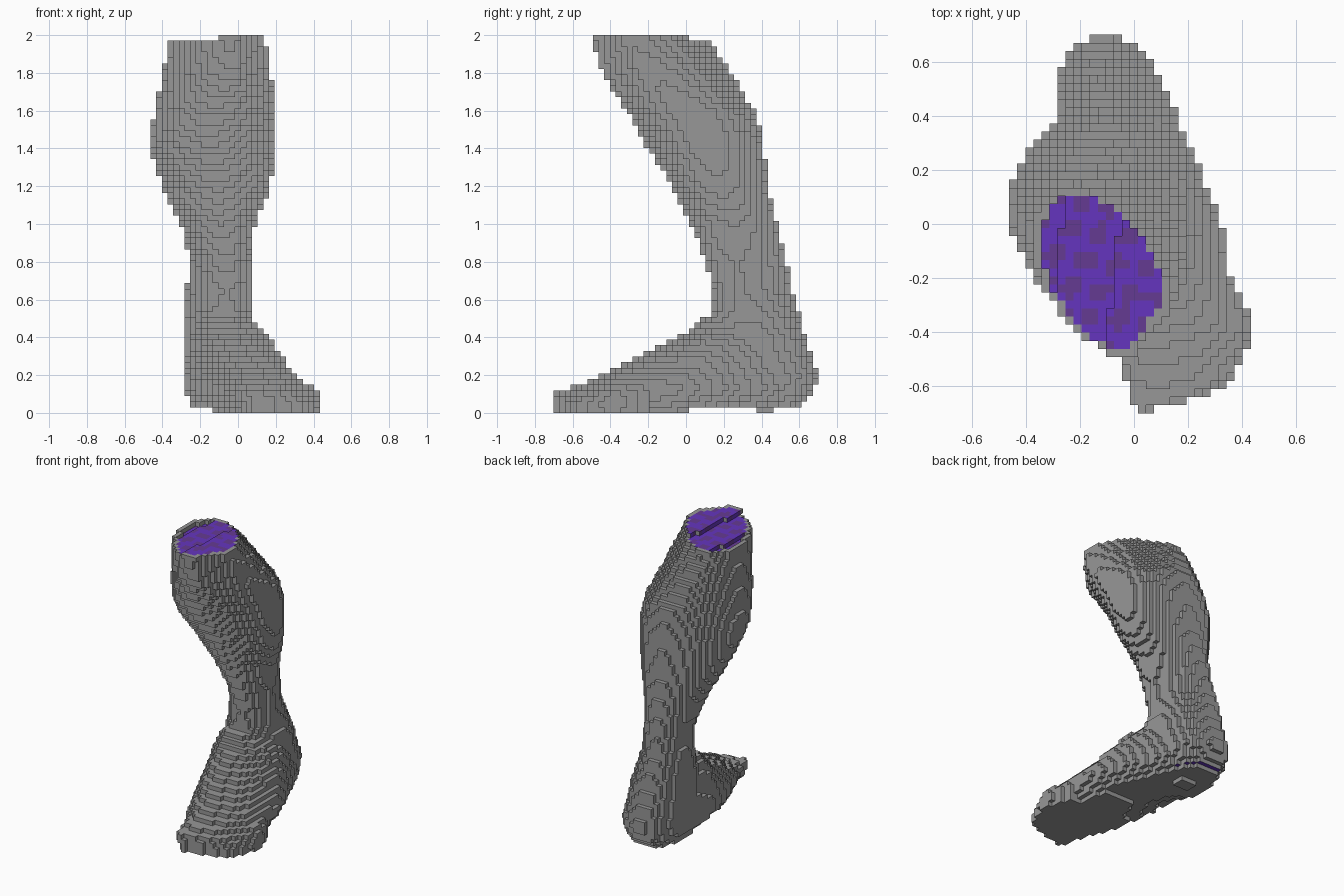
import bpy, bmesh
from math import sin, sqrt
from mathutils import Vector

cube = bpy.data.objects.get("Cube")
if cube:
    bpy.data.objects.remove(cube)

NX, NY, NZ = 31, 47, 67
S = 2 / NZ


def material(name, rgb):
    m = bpy.data.materials.new(name)
    m.use_nodes = True
    m.diffuse_color = (*rgb, 1)
    m.node_tree.nodes["Principled BSDF"].inputs["Base Color"].default_value = (*rgb, 1)
    return m


MATS = [material("grey", (0.31, 0.31, 0.31)),
        material("purple", (0.13, 0.036, 0.52)),
        material("dark_purple", (0.13, 0.043, 0.29))]

# Leg outline by height: z, x min, x max, y min, y max, tilt
LEG = [(0.0, -0.2, 0.03, 0.15, 0.57, 0), (0.05, -0.25, 0.08, 0.1, 0.63, 0),
       (0.12, -0.28, 0.12, 0.08, 0.68, -0.05), (0.2, -0.285, 0.13, 0.08, 0.697, -0.1),
       (0.3, -0.285, 0.12, 0.08, 0.67, -0.15), (0.42, -0.285, 0.11, 0.08, 0.63, -0.15),
       (0.55, -0.285, 0.07, 0.14, 0.59, -0.2), (0.65, -0.275, 0.06, 0.15, 0.56, -0.3),
       (0.8, -0.255, 0.06, 0.1, 0.53, -0.25), (1.0, -0.305, 0.09, 0.03, 0.48, -0.05),
       (1.2, -0.4, 0.17, -0.07, 0.43, 0), (1.4, -0.46, 0.2, -0.2, 0.41, 0.08),
       (1.5, -0.46, 0.2, -0.255, 0.39, 0.08), (1.6, -0.435, 0.2, -0.315, 0.36, 0.03),
       (1.8, -0.395, 0.17, -0.44, 0.24, -0.25), (1.95, -0.375, 0.145, -0.49, 0.13, -0.4),
       (2.0, -0.365, 0.14, -0.497, 0.09, -0.42)]

# Foot outline from toe to heel: y, x min, x max, height
FOOT = [(-0.7, 0.0, 0.06, 0.1), (-0.65, -0.055, 0.26, 0.125), (-0.6, -0.06, 0.38, 0.135),
        (-0.5, -0.08, 0.425, 0.17), (-0.39, -0.13, 0.475, 0.225), (-0.2, -0.2, 0.39, 0.32),
        (0.0, -0.26, 0.345, 0.42), (0.1, -0.28, 0.3, 0.51), (0.3, -0.285, 0.21, 0.55),
        (0.5, -0.25, 0.13, 0.4)]


def sample(rows, t):
    """Interpolate the rows at key t."""
    for a, b in zip(rows, rows[1:]):
        if a[0] <= t <= b[0]:
            f = (t - a[0]) / (b[0] - a[0])
            return [p + (q - p) * f for p, q in zip(a[1:], b[1:])]
    return None


def tilted_ellipse(u, v, tilt):
    return (u * u + v * v - 2 * tilt * u * v) / (1 - tilt * tilt)


def in_leg(x, y, z):
    x0, x1, y0, y1, tilt = sample(LEG, z)
    u = (2 * x - x0 - x1) / (x1 - x0)
    v = (2 * y - y0 - y1) / (y1 - y0)
    # the heel is squarer at its inner back corner
    if z < 0.6 and u < 0 < v:
        return abs(u) ** 3.5 + v ** 2.7 <= 1
    # the knee end is flattened at its outer front corner
    if z > 1.65 and u - v > 1.4:
        return False
    return tilted_ellipse(u, v, tilt) <= 1.01


def in_foot(x, y, z):
    row = sample(FOOT, y)
    if not row:
        return False
    x0, x1, top = row
    # rounded sole edge, softer behind the ball
    low = max(0, 1 - z / (4 * S))
    x0 += 0.08 * low
    x1 -= (0.035 if y < -0.2 else 0.1) * low
    if z > top or x <= x0 or x >= x1:
        return False
    ridge = x0 + 0.36 * (x1 - x0)
    u = (x - ridge) / ((x1 if x > ridge else x0) - ridge)
    return z <= top * sqrt(1 - u ** (2 if x > ridge else 4))


def in_arch(x, y, z):
    """Hollow under the inner side of the foot."""
    rise = max(0, 1 - ((y - 0.06) / 0.28) ** 2)
    return z < 0.1 * rise * min(1, max(0, (0.05 - x) / 0.3))


def in_cut(x, y):
    u, v = (x + 0.115) / 0.228, (y + 0.18) / 0.287
    return tilted_ellipse(u, v, -0.4) < 1 and u - v < 1.38


def solid(x, y, z):
    # slightly sloping cut across the top, in steps
    slope = 0.12 * (y + 0.18)
    if z > 2 - S and x < slope - 0.075:
        return False
    if z > 2 - 2 * S and x < slope - 0.29 and in_cut(x, y):
        return False
    # only the ball of the foot and a heel spot touch the ground
    if z < S and y > 0:
        return abs(y - 0.41) < 0.04 and abs(x + 0.08) < 0.06
    if z < S and x < -0.11 or in_arch(x, y, z):
        return False
    return in_leg(x, y, z) or in_foot(x, y, z)


def centre(c):
    return ((c[0] + 0.5 - NX / 2) * S, (c[1] + 0.5 - NY / 2) * S, (c[2] + 0.5) * S)


cells = {(i, j, k) for i in range(NX) for j in range(NY) for k in range(NZ)
         if solid(*centre((i, j, k)))}


def face_material(c, axis, side):
    x, y, z = centre(c)
    # mottled cut surface
    if z > 1.92 and in_cut(x, y) and (axis == 2 and side == 1 or axis == 0 and side == 0):
        return 2 if sin(31 * x + 17 * y) * sin(43 * y - 23 * x) > 0.1 else 1
    # sliver under the back of the heel
    if c[2] == 2 and axis == 2 and side == 0 and y > 0.45 and -0.2 < x < 0.06:
        return 1
    return 0


def build(name, part):
    """Mesh the exposed block faces of one part."""
    bm = bmesh.new()
    verts = {}
    for c in sorted(part):
        for axis in range(3):
            for side in (0, 1):
                n = list(c)
                n[axis] += 2 * side - 1
                if tuple(n) in cells:
                    continue
                loop = []
                for a, b in ((0, 0), (1, 0), (1, 1), (0, 1)):
                    p = list(c)
                    p[axis] += side
                    p[(axis + 1) % 3] += a
                    p[(axis + 2) % 3] += b
                    p = tuple(p)
                    if p not in verts:
                        verts[p] = bm.verts.new(
                            Vector((p[0] - NX / 2, p[1] - NY / 2, p[2])) * S)
                    loop.append(verts[p])
                face = bm.faces.new(loop if side else loop[::-1])
                face.material_index = face_material(c, axis, side)
    mesh = bpy.data.meshes.new(name)
    bm.to_mesh(mesh)
    bm.free()
    for m in MATS:
        mesh.materials.append(m)
    bpy.context.collection.objects.link(bpy.data.objects.new(name, mesh))


ANKLE = 18
build("foot", {c for c in cells if c[2] < ANKLE})
build("lower_leg", {c for c in cells if c[2] >= ANKLE})
